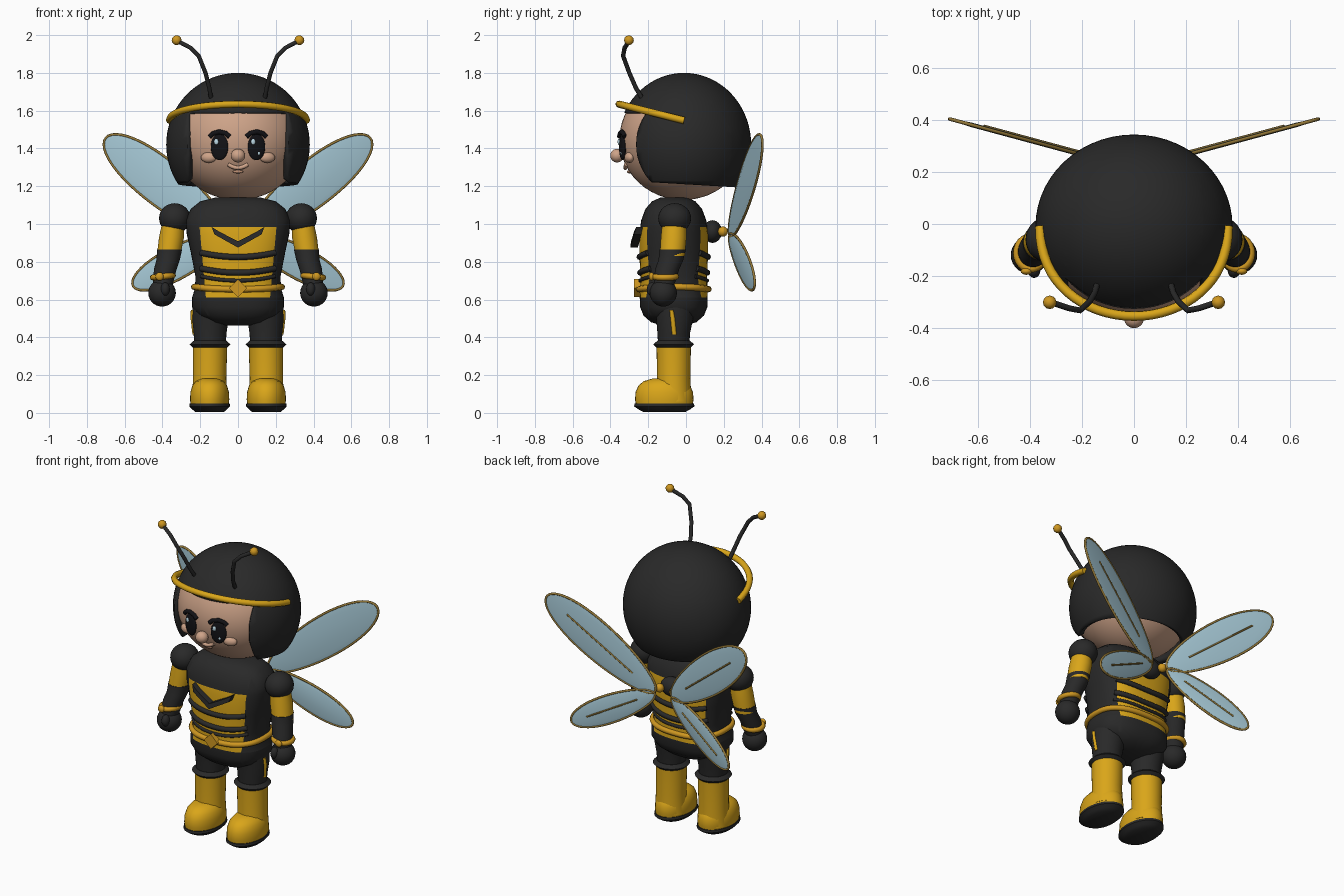
import bpy, bmesh, math
from mathutils import Vector, Matrix

if "Cube" in bpy.data.objects:
    bpy.data.objects.remove(bpy.data.objects["Cube"])


def material(name, rgb):
    m = bpy.data.materials.new(name)
    m.diffuse_color = (*rgb, 1)
    m.use_nodes = True
    m.node_tree.nodes["Principled BSDF"].inputs["Base Color"].default_value = m.diffuse_color
    return m


BLACK = material("black", (0.022, 0.022, 0.022))
YELLOW = material("yellow", (0.70, 0.38, 0.01))
GOLD = material("gold", (0.62, 0.31, 0.015))
SKIN = material("skin", (0.62, 0.37, 0.25))
WING = material("wing_blue", (0.38, 0.58, 0.67))
RIM = material("wing_rim", (0.30, 0.19, 0.04))
EYE = material("eye_black", (0.006, 0.006, 0.008))
GLINT = material("eye_glint", (0.55, 0.75, 0.85))
LIP = material("lip", (0.50, 0.27, 0.17))


def side(name, s):
    return name + ("_left" if s < 0 else "_right")


def finish(name, bm, mats, angle=40):
    me = bpy.data.meshes.new(name)
    bmesh.ops.recalc_face_normals(bm, faces=bm.faces)
    for f in bm.faces:
        f.smooth = True
    bm.to_mesh(me)
    bm.free()
    me.set_sharp_from_angle(angle=math.radians(angle))
    ob = bpy.data.objects.new(name, me)
    for m in mats:
        me.materials.append(m)
    bpy.context.collection.objects.link(ob)
    return ob


def ball(name, loc, size, mat, rot=None, seg=28):
    bm = bmesh.new()
    bmesh.ops.create_uvsphere(bm, u_segments=seg, v_segments=seg // 2, radius=1)
    m = Matrix.Translation(loc) @ (rot or Matrix()) @ Matrix.Diagonal((*size, 1))
    bmesh.ops.transform(bm, matrix=m, verts=bm.verts)
    return finish(name, bm, [mat])


def ring_mesh(rings, power=1.0, seg=32):
    """Loft through rings given as (x, y, z, half width, half depth)."""
    bm, loops = bmesh.new(), []
    for x, y, z, rx, ry in rings:
        loop = []
        for i in range(seg):
            c, s = math.cos(i * math.tau / seg), math.sin(i * math.tau / seg)
            loop.append(bm.verts.new((x + rx * math.copysign(abs(c) ** power, c),
                                      y + ry * math.copysign(abs(s) ** power, s), z)))
        loops.append(loop)
    for a, b in zip(loops, loops[1:]):
        for i in range(seg):
            j = (i + 1) % seg
            bm.faces.new((a[i], a[j], b[j], b[i]))
    bm.faces.new(loops[0])
    bm.faces.new(loops[-1])
    return bm


def loft(name, rings, mat):
    return finish(name, ring_mesh(rings), [mat])


def tube(name, pts, r, mat, closed=False):
    cu = bpy.data.curves.new(name, "CURVE")
    cu.dimensions = "3D"
    cu.bevel_depth, cu.bevel_resolution, cu.use_fill_caps = r, 2, True
    sp = cu.splines.new("POLY")
    sp.points.add(len(pts) - 1)
    for p, q in zip(sp.points, pts):
        p.co = (*q, 1)
    sp.use_cyclic_u = closed
    sp.use_smooth = True
    cu.materials.append(mat)
    ob = bpy.data.objects.new(name, cu)
    bpy.context.collection.objects.link(ob)
    bpy.ops.object.select_all(action="DESELECT")
    ob.select_set(True)
    bpy.context.view_layer.objects.active = ob
    bpy.ops.object.convert(target="MESH")
    return ob


def bisect(bm, co, no):
    bmesh.ops.bisect_plane(bm, geom=bm.verts[:] + bm.edges[:] + bm.faces[:],
                           plane_co=co, plane_no=no)


# Head and face
ball("head", (0, -0.015, 1.45), (0.35, 0.337, 0.323), SKIN, seg=48)


def face_y(x, z):
    return -0.015 - 0.337 * math.sqrt(1 - (x / 0.35) ** 2 - ((z - 1.45) / 0.323) ** 2)


ball("nose", (0, -0.365, 1.362), (0.038, 0.036, 0.036), SKIN)
tube("smile", [(x, face_y(x, 1.30) - 0.008, 1.297 + 7 * x * x)
               for x in [i * 0.013 for i in range(-4, 5)]], 0.011, SKIN)
ball("lower_lip", (0, face_y(0, 1.275), 1.277), (0.028, 0.014, 0.009), LIP)
for s in (1, -1):
    turn = Matrix.Rotation(s * 0.28, 4, "Z")
    ball(side("cheek", s), (s * 0.155, face_y(0.155, 1.355), 1.352),
         (0.042, 0.024, 0.028), SKIN, turn)
    ball(side("eye", s), (s * 0.098, face_y(0.098, 1.41), 1.408),
         (0.048, 0.014, 0.07), EYE, turn)
    ball(side("eye_glint", s), (s * 0.098 - 0.017, face_y(0.098 - s * 0.017, 1.435) - 0.013, 1.435),
         (0.012, 0.006, 0.016), GLINT, turn, 12)
    ball(side("eye_low_glint", s), (s * 0.098 + 0.012, face_y(0.098, 1.375) - 0.013, 1.375),
         (0.008, 0.005, 0.01), GLINT, turn, 12)
    tube(side("eyebrow", s), [(s * x, face_y(x, z) - 0.004, z) for x, z in
         ((0.045, 1.462), (0.065, 1.48), (0.10, 1.488), (0.13, 1.48), (0.15, 1.462))], 0.013, EYE)

# Hair cap with a face opening
bm = bmesh.new()
bmesh.ops.create_uvsphere(bm, u_segments=56, v_segments=36, radius=1)
bmesh.ops.transform(bm, verts=bm.verts, matrix=Matrix.Translation((0, -0.01, 1.42))
                    @ Matrix.Diagonal((0.38, 0.355, 0.38, 1)))
for co, no in (((0.265, 0, 0), (1, 0, 0)), ((-0.265, 0, 0), (1, 0, 0)),
               ((0, 0, 1.59), (0, 0, 1)), ((0, 0, 1.21), (0, 0.06, 1))):
    bisect(bm, co, no)
drop = []
for f in bm.faces:
    c = f.calc_center_median()
    if c.z + 0.06 * c.y < 1.21 or (abs(c.x) < 0.265 and c.y < 0 and c.z < 1.59):
        drop.append(f)
bmesh.ops.delete(bm, geom=drop, context="FACES")
hair = finish("hair_cap", bm, [BLACK])
mod = hair.modifiers.new("thickness", "SOLIDIFY")
mod.thickness, mod.offset = 0.035, -1

# Headband and antennae
band = []
for i in range(-16, 17):
    a = i / 16 * math.pi / 2
    x, y = 0.362 * math.sin(a), -0.01 - 0.345 * math.cos(a) ** 0.9 if abs(i) < 16 else -0.01
    band.append((x, y, 1.548 - 0.25 * (y + 0.01)))
tube("headband", band, 0.019, YELLOW)
for s in (1, -1):
    tube(side("antenna", s), [(s * x, y, z) for x, y, z in
         ((0.143, -0.235, 1.67), (0.152, -0.265, 1.72), (0.172, -0.30, 1.80), (0.208, -0.333, 1.89),
          (0.25, -0.325, 1.932), (0.325, -0.30, 1.972))], 0.012, BLACK)
    ball(side("antenna_tip", s), (s * 0.325, -0.302, 1.973), (0.026,) * 3, GOLD, seg=12)

# Torso with coloured front and back panels
CY, POW = -0.065, 0.78
BODY = [(0.462, 0.07, 0.06), (0.48, 0.15, 0.12), (0.515, 0.21, 0.16), (0.56, 0.243, 0.178),
        (0.61, 0.243, 0.18), (0.66, 0.228, 0.178), (0.72, 0.225, 0.177), (0.85, 0.25, 0.182),
        (0.95, 0.272, 0.182), (1.02, 0.278, 0.172), (1.08, 0.25, 0.15), (1.12, 0.20, 0.115),
        (1.14, 0.12, 0.07)]


def body_y(x, z, out=0.0):
    """Depth of the torso surface from its axis."""
    for (z0, a0, b0), (z1, a1, b1) in zip(BODY, BODY[1:]):
        if z0 <= z <= z1:
            t = (z - z0) / (z1 - z0)
            rx, ry = a0 + t * (a1 - a0) + out, b0 + t * (b1 - b0) + out
            return ry * max(0, 1 - abs(x / rx) ** (2 / POW)) ** (POW / 2)


bm = ring_mesh([(0, CY, z, a, b) for z, a, b in BODY], POW, 48)
for co, no in (((0.17, 0, 0.61), (1, 0, -0.09)), ((-0.17, 0, 0.61), (1, 0, 0.09)),
               ((0, 0, 0.61), (0, 0, 1)), ((0, 0, 0.985), (0, 0, 1))):
    bisect(bm, co, no)
for f in bm.faces:
    c = f.calc_center_median()
    if 0.61 < c.z < 0.985 and abs(c.x) < 0.17 + 0.09 * (c.z - 0.61):
        f.material_index = 1
finish("torso", bm, [BLACK, YELLOW])

# Body stripes, belt, buckle and collar chevron
for d, label in ((-1, "front"), (1, "back")):
    for n, z in enumerate((0.825, 0.742, 0.70)):
        pts = []
        for i in range(-10, 11):
            x = i * 0.0195
            zz = z + 0.6 * x * x
            pts.append((x, CY + d * body_y(x, zz), zz))
        tube(f"{label}_stripe_{n + 1}", pts, 0.016 if n < 2 else 0.01, BLACK)
belt = []
for i in range(48):
    a = i * math.tau / 48
    c, s = math.cos(a), math.sin(a)
    belt.append((0.232 * math.copysign(abs(c) ** POW, c),
                 CY + 0.184 * math.copysign(abs(s) ** POW, s), 0.655 + 0.012 * c * c))
tube("belt", belt, 0.017, GOLD, True)


def plate(name, outline, y0, y1, mat):
    """Extrude an (x, z, y offset) outline from y0 to y1."""
    bm = bmesh.new()
    f = bm.faces.new([bm.verts.new((x, y0 + o, z)) for x, z, o in outline])
    r = bmesh.ops.extrude_face_region(bm, geom=[f])
    bmesh.ops.translate(bm, vec=(0, y1 - y0, 0),
                        verts=[v for v in r["geom"] if isinstance(v, bmesh.types.BMVert)])
    return finish(name, bm, [mat], 20)


plate("buckle", [(-0.048, 0.66, 0), (0, 0.613, 0), (0.048, 0.66, 0), (0, 0.708, 0)],
      -0.276, -0.23, GOLD)
for s in (1, -1):
    plate(side("collar_chevron", s), [(0, 0.875, -0.02), (s * 0.125, 0.945, 0), (s * 0.14, 0.985, 0.012),
          (s * 0.10, 0.96, 0), (0, 0.908, -0.016)], -0.275, -0.235, BLACK)

for s in (1, -1):
    # Arms
    ball(side("shoulder", s), (s * 0.335, -0.06, 1.03), (0.083, 0.087, 0.08), BLACK)
    loft(side("sleeve", s), [(s * 0.345, -0.063, 0.99, 0.06, 0.064), (s * 0.352, -0.065, 0.93, 0.066, 0.068),
         (s * 0.368, -0.073, 0.83, 0.062, 0.066)], YELLOW)
    loft(side("forearm", s), [(s * 0.362, -0.07, 0.865, 0.066, 0.069), (s * 0.37, -0.08, 0.81, 0.062, 0.066),
         (s * 0.385, -0.10, 0.76, 0.06, 0.064), (s * 0.40, -0.118, 0.67, 0.052, 0.054)], BLACK)
    tube(side("bracelet", s), [(s * 0.398 + 0.053 * math.cos(a), -0.112 + 0.06 * math.sin(a),
         0.722 - 0.1 * s * 0.053 * math.cos(a)) for a in [i * math.tau / 24 for i in range(24)]],
         0.016, GOLD, True)
    ball(side("bracelet_stud", s), (s * 0.415, -0.182, 0.722), (0.022, 0.014, 0.022), GOLD, seg=16)
    ball(side("hand", s), (s * 0.402, -0.12, 0.635), (0.073, 0.072, 0.072), BLACK)
    ball(side("thumb", s), (s * 0.385, -0.18, 0.655), (0.024, 0.028, 0.036), BLACK, seg=16)

    # Legs
    loft(side("thigh", s), [(s * 0.14, -0.06, 0.58, 0.10, 0.11), (s * 0.147, -0.06, 0.50, 0.097, 0.098),
         (s * 0.148, -0.065, 0.42, 0.087, 0.086), (s * 0.148, -0.065, 0.34, 0.082, 0.082)], BLACK)
    loft(side("thigh_stripe", s), [(s * 0.228, -0.062, 0.415, 0.013, 0.013),
         (s * 0.238, -0.07, 0.50, 0.013, 0.013), (s * 0.24, -0.077, 0.545, 0.01, 0.01)], YELLOW)
    loft(side("boot_cuff", s), [(s * 0.148, -0.065, 0.345, 0.09, 0.09), (s * 0.148, -0.065, 0.363, 0.108, 0.108),
         (s * 0.148, -0.065, 0.382, 0.086, 0.086)], BLACK)
    loft(side("boot_shaft", s), [(s * 0.15, -0.065, 0.06, 0.095, 0.095), (s * 0.15, -0.065, 0.18, 0.088, 0.088),
         (s * 0.148, -0.065, 0.352, 0.091, 0.091)], YELLOW)
    loft(side("boot_foot", s), [(s * 0.15, -0.115, z, 0.104 * k, 0.155 * k) for z, k in
         ((0.035, 0.96), (0.07, 1), (0.11, 0.98), (0.145, 0.88), (0.168, 0.7), (0.182, 0.4))], YELLOW)
    loft(side("boot_sole", s), [(s * 0.15, -0.115, z, 0.108 * k, 0.16 * k) for z, k in
         ((0.005, 0.7), (0.018, 0.85), (0.035, 1), (0.05, 0.98))], BLACK)

    # Wings on vertical planes that sweep backwards
    for part, root, tip, half in (("upper_wing", (0.06, 0.945), (0.70, 1.455), 0.118),
                                  ("lower_wing", (0.06, 0.935), (0.555, 0.672), 0.083)):
        r, t = Vector(root), Vector(tip)
        mid, ax = (r + t) / 2, (t - r) / 2
        across = Vector((-ax.y, ax.x)).normalized() * half

        def wing_point(u, v, back=0.0):
            q = mid + ax * u + across * v
            return Vector((s * q.x, 0.213 + 0.27 * q.x + back, q.y))

        angles = [i * math.tau / 48 for i in range(48)]
        edge = [(math.cos(a), math.sin(a) * (1 + 0.12 * math.cos(a))) for a in angles]
        bm, loops = bmesh.new(), []
        for k, b in ((0.75, -0.009), (1, -0.003), (1, 0.003), (0.75, 0.009)):
            loops.append([bm.verts.new(wing_point(u * k, v * k, b)) for u, v in edge])
        for a, b in zip(loops, loops[1:]):
            for i in range(48):
                bm.faces.new((a[i], a[i - 1], b[i - 1], b[i]))
        bm.faces.new(loops[0])
        bm.faces.new(loops[-1])
        finish(side(part, s), bm, [WING])
        tube(side(part + "_rim", s), [wing_point(u, v) for u, v in edge], 0.007, RIM, True)
        tube(side(part + "_vein", s), [wing_point(u, 0, 0.009) for u in (-0.6, 0, 0.62)], 0.005, RIM)
    ball(side("wing_joint", s), (s * 0.05, 0.195, 0.96), (0.027,) * 3, GOLD, seg=16)

# Wing mount on the back
ball("wing_mount", (0, 0.14, 0.96), (0.075, 0.05, 0.06), BLACK)
